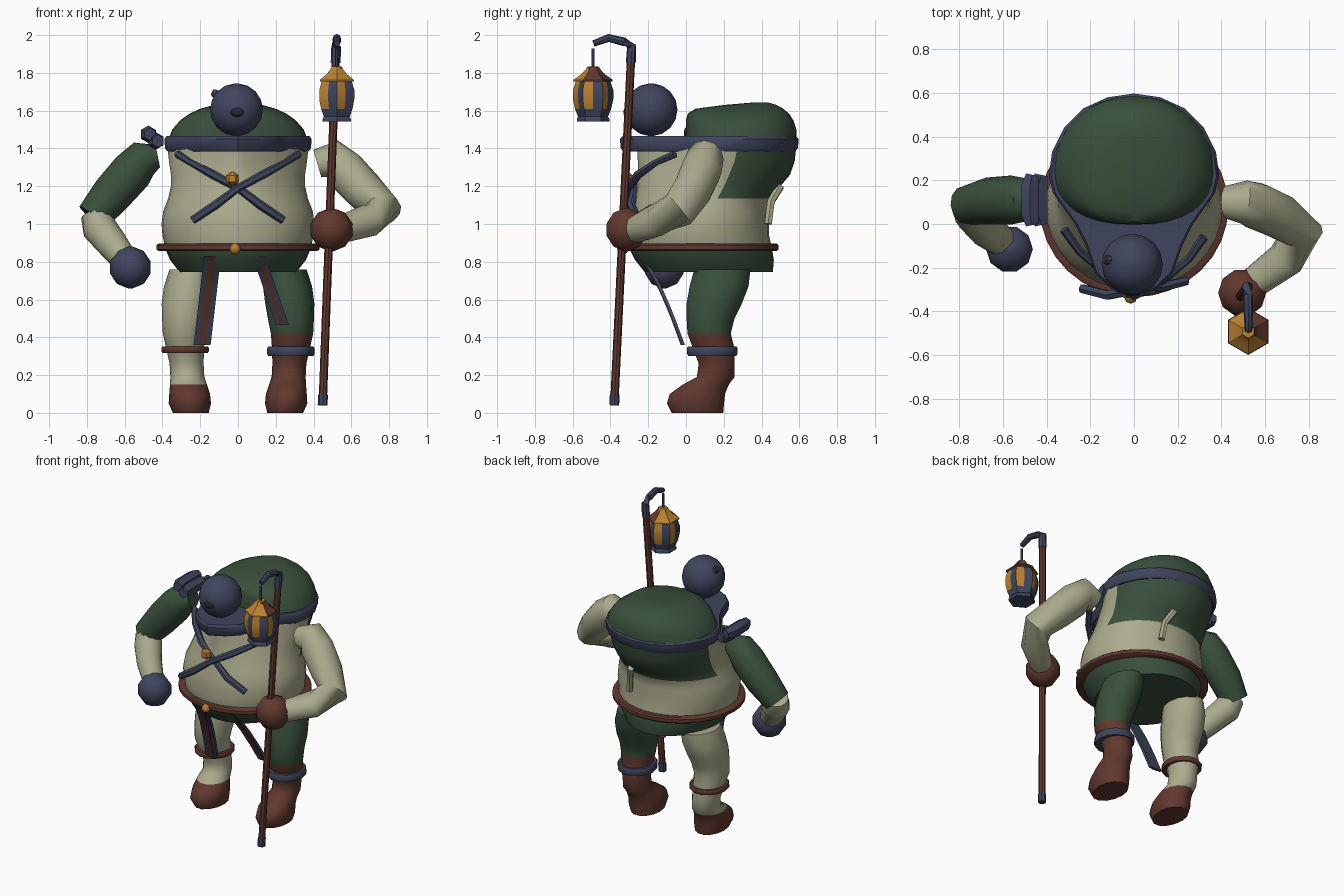
import bpy, bmesh, math
from mathutils import Vector

cube = bpy.data.objects.get("Cube")
if cube:
    bpy.data.objects.remove(cube)


def material(name, rgb):
    m = bpy.data.materials.new(name)
    m.use_nodes = True
    m.diffuse_color = (*rgb, 1)
    m.node_tree.nodes["Principled BSDF"].inputs["Base Color"].default_value = (*rgb, 1)
    return m


BEIGE = material("beige cloth", (.41, .41, .27))
GREEN = material("forest green", (.042, .08, .046))
BLUE = material("slate blue", (.05, .06, .112))
BROWN = material("red brown leather", (.12, .04, .028))
GOLD = material("mustard gold", (.5, .22, .03))
DARK = material("dark grey", (.02, .022, .03))


def loft(name, rings, mats, rule=None, angle=40):
    """Skin closed rings, cap both ends, colour faces by rule(centre, normal)."""
    bm = bmesh.new()
    rows = [[bm.verts.new(p) for p in ring] for ring in rings]
    n = len(rows[0])
    for a, b in zip(rows, rows[1:]):
        for i in range(n):
            j = (i + 1) % n
            bm.faces.new((a[i], a[j], b[j], b[i]))
    bm.faces.new(rows[0][::-1])
    bm.faces.new(rows[-1])
    bmesh.ops.recalc_face_normals(bm, faces=bm.faces)
    if rule:
        for f in bm.faces:
            f.material_index = rule(f.calc_center_median(), f.normal)
    me = bpy.data.meshes.new(name)
    bm.to_mesh(me)
    bm.free()
    ob = bpy.data.objects.new(name, me)
    bpy.context.collection.objects.link(ob)
    for m in mats:
        me.materials.append(m)
    bpy.ops.object.select_all(action='DESELECT')
    ob.select_set(True)
    bpy.context.view_layer.objects.active = ob
    bpy.ops.object.shade_smooth_by_angle(angle=math.radians(angle))


def section(z, w, yc, yf, yb, nf=2, nb=2, xc=0, sides=32):
    """Egg-shaped level ring: half width, widest y, front y, back y, squareness."""
    ring = []
    for i in range(sides):
        t = math.tau * i / sides
        c, s = math.cos(t), math.sin(t)
        e = 2 / (nf if s < 0 else nb)
        depth = (yc - yf) if s < 0 else (yb - yc)
        ring.append((xc + math.copysign(w * abs(c) ** e, c),
                     yc + math.copysign(depth * abs(s) ** e, s), z))
    return ring


def tube(name, pts, radii, mats, sides=10, angle=40):
    """Round tube through points with a radius at each."""
    pts = [Vector(p) for p in pts]
    rings = []
    for i, p in enumerate(pts):
        d = (pts[min(i + 1, len(pts) - 1)] - pts[max(i - 1, 0)]).normalized()
        ref = Vector((0, 1, 0)) if abs(d.y) < .8 else Vector((1, 0, 0))
        u = d.cross(ref).normalized()
        v = d.cross(u)
        rings.append([p + radii[i] * (u * math.cos(math.tau * k / sides) + v * math.sin(math.tau * k / sides))
                      for k in range(sides)])
    loft(name, rings, mats, angle=angle)


def ball(name, c, r, mat, sides=12, scale=(1, 1, 1), angle=45):
    rings = []
    steps = sides // 2
    for i in range(steps + 1):
        a = math.pi * (i + .15) / (steps + .3)
        rings.append([(c[0] + scale[0] * r * math.sin(a) * math.cos(math.tau * k / sides),
                       c[1] + scale[1] * r * math.sin(a) * math.sin(math.tau * k / sides),
                       c[2] - scale[2] * r * math.cos(a)) for k in range(sides)])
    loft(name, rings, [mat], angle=angle)


def strip(name, pts, w, t, mat):
    """Flat band hanging along a path, wide in x."""
    loft(name, [[(x - w, y - t, z), (x + w, y - t, z), (x + w, y + t, z), (x - w, y + t, z)]
                for x, y, z in pts], [mat])


# Torso: green below the belt, beige belly, green over the back
def torso_colour(c, n):
    if c.z < .87:
        return 1
    return 1 if c.z > 1.13 and c.y > .15 + .5 * (c.z - 1.14) else 0


loft("torso", [section(*r) for r in (
    (.747, .31, .1, -.22, .46), (.81, .36, .09, -.27, .465), (.87, .385, .08, -.3, .455),
    (.94, .4, .08, -.3, .44), (1.0, .405, .08, -.3, .44), (1.07, .395, .09, -.29, .435),
    (1.135, .37, .1, -.275, .44, 1.9), (1.2, .355, .13, -.26, .5, 1.8),
    (1.26, .355, .15, -.255, .55, 1.6), (1.33, .365, .18, -.255, .575, 1.4),
    (1.42, .375, .2, -.26, .585, 1.2))], [BEIGE, GREEN], torso_colour)
loft("back_hump", [section(*r) for r in (
    (1.44, .372, .24, -.005, .585, 2.3, 2.1), (1.5, .348, .25, 0, .585, 2.4, 2.1),
    (1.55, .305, .26, 0, .568, 2.5, 2.2), (1.585, .255, .27, .01, .545, 2.5, 2.2),
    (1.61, .2, .29, .05, .515, 2.3), (1.63, .13, .33, .2, .48), (1.642, .06, .39, .34, .44))], [GREEN])

# Scarf: pointed bib at the front, wrapped round the back
BIB = ((0, -.35), (.1, -.3), (.175, -.23), (.22, -.1), (.27, 0), (.37, .14), (.39, .22),
       (.375, .33), (.32, .44), (.23, .53), (.12, .58), (0, .597))
outline = list(BIB) + [(-x, y) for x, y in BIB[-2:0:-1]]
loft("scarf_collar", [[(x * k, .12 + (y - .12) * k, z) for x, y in outline]
                      for z, k in ((1.385, .96), (1.4, .99), (1.45, 1), (1.465, .97))], [BLUE])
loft("belt", [section(*r) for r in (
    (.857, .42, .08, -.325, .48), (.866, .432, .08, -.335, .49),
    (.888, .432, .08, -.335, .49), (.897, .42, .08, -.325, .48))], [BROWN])
ball("belt_buckle", (-.015, -.335, .868), .03, GOLD, 8)
tube("back_toggle", [(.135, .435, 1.0), (.12, .45, 1.12), (.08, .5, 1.2)], [.022] * 3, [BEIGE], 6)

# Scarf knot tails at the right shoulder
for i, (x, z) in enumerate(((-.465, 1.475), (-.425, 1.44))):
    tube("scarf_tail_%d" % (i + 1), [(x, -.005, z), (x - .01, .04, z), (x - .01, .18, z), (x, .225, z)],
         [.034, .046, .046, .034], [BLUE], 6)

# Head with eye port and side knob
ball("head", (-.008, -.185, 1.605), .14, BLUE, 16)
ball("eye_port", (-.005, -.315, 1.592), .036, DARK, 10, (1, .5, .7))
tube("side_knob", [(-.09, -.165, 1.672), (-.13, -.165, 1.695)], [.025, .021], [BLUE], 8)
tube("knob_lens", [(-.13, -.165, 1.695), (-.138, -.165, 1.699)], [.017, .015], [BROWN], 8)

# Crossed chest straps and pendant
for s, dy, name in ((1, 0, "chest_strap_outer"), (-1, .035, "chest_strap_inner")):
    tube(name, [(s * x, y + dy, z) for x, y, z in (
        (.32, -.06, 1.37), (.25, -.16, 1.325), (.13, -.255, 1.26), (0, -.305, 1.19),
        (-.12, -.325, 1.1), (-.24, -.295, 1.02))], [.021, .018, .023, .02, .024, .022], [BLUE], 6)
ball("pendant", (-.03, -.31, 1.24), .038, GOLD, 6, angle=20)

# Hanging sash ends, both on the same curve seen from the side
for name, x0, x1, z1, w in (("sash_right", -.135, -.19, .36, .045), ("sash_left", .11, .235, .465, .034)):
    path = []
    for t in (0, .15, .4, .7, 1):
        z = .83 + (z1 - .83) * t
        path.append((x0 + (x1 - x0) * t, -.25 + .235 * ((.83 - z) / .47) ** .7, z))
    strip(name, path, w, .009, BLUE)
    strip(name + "_trim", [(x, y - .01, z) for x, y, z in path], w * .45, .003, BROWN)

# Legs with boots, coloured by height
LEG = ((0, .095, .07, -.08, .2, .25), (.05, .112, .06, -.105, .205, .255), (.1, .108, .07, -.09, .21, .256),
       (.15, .098, .1, -.02, .23, .262), (.19, .09, .15, .055, .26, .268), (.26, .09, .16, .065, .26, .272),
       (.34, .1, .15, .035, .26, .28), (.42, .112, .12, .005, .24, .286), (.5, .122, .125, .0, .26, .28),
       (.58, .13, .15, .0, .3, .274), (.67, .13, .18, .015, .335, .262), (.76, .115, .19, .04, .345, .248))
for s, side, cloth, top, band in ((1, "left", GREEN, .42, BLUE), (-1, "right", BEIGE, .15, BROWN)):
    loft(side + "_leg", [section(*r[:5], 2, 2, s * r[5], 14) for r in LEG], [cloth, BROWN],
         lambda c, n: int(c.z < top), 60)
    zb, h = (.327, .025) if s > 0 else (.335, .017)
    loft(side + "_leg_band", [section(z, w, .14, .14 - w - .012, .14 + w + .01, 2, 2, s * .28, 14)
                              for z, w in ((zb - h, .12), (zb - h * .5, .126), (zb + h * .5, .126), (zb + h, .12))],
         [band])

# Arms and hands
tube("right_upper_arm", [(-.425, .11, 1.36), (-.5, .11, 1.345), (-.56, .11, 1.28), (-.67, .105, 1.155),
                         (-.77, .085, 1.035)], [.06, .1, .112, .108, .09], [GREEN], 12)
tube("right_forearm", [(-.755, .075, 1.05), (-.735, .05, .98), (-.67, -.03, .9), (-.6, -.085, .81)],
     [.078, .092, .083, .07], [BEIGE], 12)
ball("right_hand", (-.57, -.115, .77), .112, BLUE, 10)
tube("left_arm", [(.42, .1, 1.32), (.505, .1, 1.345), (.565, .08, 1.285), (.665, .035, 1.18), (.765, -.04, 1.075),
                  (.695, -.16, 1.02), (.545, -.27, .97)], [.075, .1, .11, .106, .1, .088, .072], [BEIGE], 12)
ball("left_hand", (.495, -.315, .97), .115, BROWN, 10)

# Staff with metal ends and hook
low, high = Vector((.448, -.38, .04)), Vector((.52, -.288, 1.94))


def along(t):
    return low.lerp(high, t)


tube("staff_shaft", [along(0), along(1)], [.022, .022], [BROWN], 8)
tube("staff_foot", [along(0), along(.03)], [.026, .026], [BLUE], 8)
tube("staff_hook", [along(.955), along(1), (.522, -.33, 1.965), (.523, -.41, 1.985), (.524, -.49, 1.955)],
     [.026, .026, .023, .021, .017], [BLUE], 8)
LX, LY = .523, -.492
tube("lantern_hanger", [(LX, LY, 1.93), (LX, LY, 1.82)], [.009, .009], [BLUE], 6)


# Hexagonal lantern: panes alternate with bars around the sides
def hexagon(z, r):
    corners = [Vector((LX + r * math.cos(a), LY + r * math.sin(a), z))
               for a in (math.pi / 6 + math.pi / 3 * k for k in range(6))]
    ring = []
    for k in range(6):
        ring += [corners[k], (corners[k] + corners[(k + 1) % 6]) / 2]
    return ring


def pane_colour(c, n):
    a = math.atan2(c.y - LY, c.x - LX) - math.pi / 6
    return int(c.z < 1.6 or (a % (math.pi / 3)) > math.pi / 6)


loft("lantern_body", [hexagon(z, r) for z, r in ((1.57, .08), (1.61, .096), (1.66, .107), (1.71, .107), (1.76, .09))],
     [GOLD, BLUE], pane_colour, 20)
loft("lantern_base", [hexagon(z, r) for z, r in ((1.543, .086), (1.556, .086), (1.575, .075))], [BLUE], angle=20)
loft("lantern_roof", [hexagon(z, r) for z, r in ((1.754, .104), (1.763, .104), (1.795, .06), (1.82, .038), (1.835, .03))],
     [GOLD, BROWN], lambda c, n: int(c.x > LX + .01 and c.y > LY - .03), 20)
